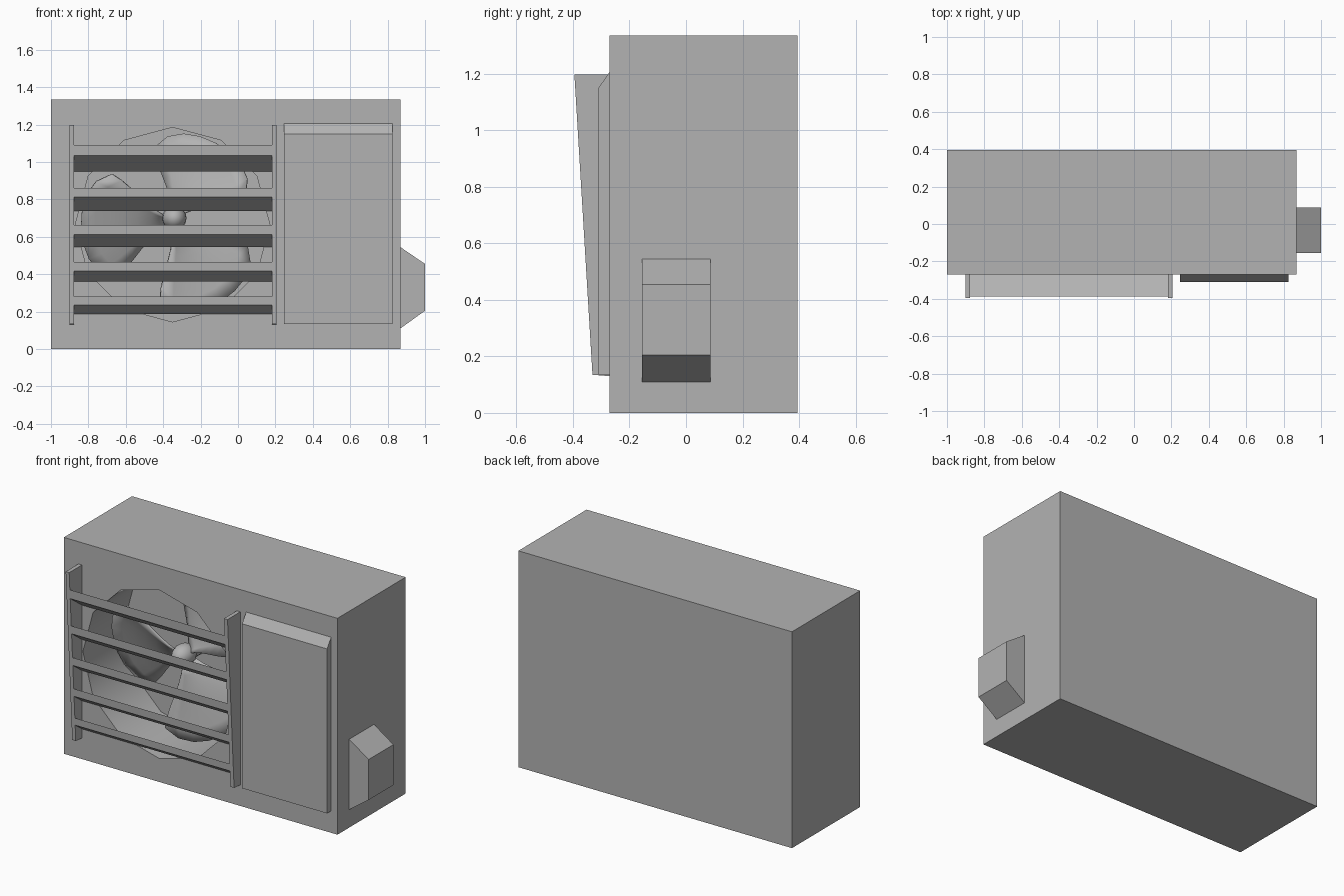
import bpy, bmesh, math

if "Cube" in bpy.data.objects:
    bpy.data.objects.remove(bpy.data.objects["Cube"])

FRONT = -0.27               # y of the casing front
CX, CZ = -0.35, 0.665       # fan opening centre
HUB_Z = 0.69


def mesh_object(name, verts, faces):
    me = bpy.data.meshes.new(name)
    me.from_pydata(verts, [], faces)
    bm = bmesh.new()
    bm.from_mesh(me)
    bmesh.ops.recalc_face_normals(bm, faces=bm.faces)
    bm.to_mesh(me)
    bm.free()
    ob = bpy.data.objects.new(name, me)
    bpy.context.collection.objects.link(ob)
    return ob


def loft(name, a, b):
    """Closed solid between two matching outlines."""
    n = len(a)
    faces = [tuple(range(n)), tuple(range(n, 2 * n))]
    faces += [(i, (i + 1) % n, n + (i + 1) % n, n + i) for i in range(n)]
    return mesh_object(name, list(a) + list(b), faces)


def extrude_x(name, profile, x0, x1):
    """Extrude a (y, z) profile along x."""
    return loft(name, [(x0, y, z) for y, z in profile],
                [(x1, y, z) for y, z in profile])


def activate(ob):
    bpy.ops.object.select_all(action='DESELECT')
    ob.select_set(True)
    bpy.context.view_layer.objects.active = ob


def smooth(ob, angle):
    activate(ob)
    bpy.ops.object.shade_smooth_by_angle(angle=math.radians(angle))


# Casing with a round low-poly recess for the fan
casing = extrude_x("casing", [(FRONT, 0), (0.395, 0), (0.395, 1.335), (FRONT, 1.335)], -1, 0.868)


def ring(y, r, n=12):
    return [(CX + r * math.cos(2 * math.pi * i / n), y,
             CZ + r * math.sin(2 * math.pi * i / n)) for i in range(n)]


cutter = loft("recess_cutter", ring(FRONT - 0.1, 0.52), ring(0.12, 0.52))
cutter.hide_render = True
mod = casing.modifiers.new("recess", 'BOOLEAN')
mod.operation = 'DIFFERENCE'
mod.solver = 'EXACT'
mod.object = cutter
activate(casing)
bpy.ops.object.modifier_apply(modifier=mod.name)
bpy.data.objects.remove(cutter)
smooth(casing, 40)

# Fan blades: three wide, pitched, rounded petals
NR, NW = 6, 8
for k in range(3):
    mid = math.radians(62 + 120 * k)
    verts = []
    for i in range(NR + 1):
        t = i / NR
        for j in range(NW + 1):
            w = 2 * j / NW - 1
            r = 0.04 + 0.45 * t * (1 - 0.16 * w ** 4)
            a = mid + w * math.radians(28 + 14 * math.sin(t * math.pi * 0.6))
            y = -0.01 + w * (0.03 + 0.075 * t)
            verts.append((CX + r * math.cos(a), y, HUB_Z + r * math.sin(a) - 0.02 * t))
    row = NW + 1
    faces = [(i * row + j, i * row + j + 1, (i + 1) * row + j + 1, (i + 1) * row + j)
             for i in range(NR) for j in range(NW)]
    blade = mesh_object(f"fan_blade_{k + 1}", verts, faces)
    thick = blade.modifiers.new("thickness", 'SOLIDIFY')
    thick.thickness = 0.012
    thick.offset = 0
    smooth(blade, 40)

# Fan hub and shaft
bpy.ops.mesh.primitive_uv_sphere_add(segments=16, ring_count=8, radius=0.065,
                                     location=(CX + 0.01, -0.04, HUB_Z + 0.01))
hub = bpy.context.object
hub.name = "fan_hub"
hub.scale.y = 1.3
smooth(hub, 40)
bpy.ops.mesh.primitive_cylinder_add(vertices=12, radius=0.045, depth=0.17,
                                    location=(CX, 0.04, HUB_Z), rotation=(math.pi / 2, 0, 0))
shaft = bpy.context.object
shaft.name = "fan_shaft"
smooth(shaft, 40)


# Grille: slanted side rails and downward sloping slats
def grille_y(z):
    return -0.323 - 0.06 * z


for side, x in (("left", -0.90), ("right", 0.181)):
    extrude_x(f"grille_rail_{side}",
              [(FRONT, 0.13), (-0.331, 0.135), (-0.395, 1.198), (FRONT, 1.198)], x, x + 0.024)

for k, (top, low) in enumerate(((1.09, 1.034), (0.862, 0.812), (0.662, 0.612),
                                (0.465, 0.417), (0.28, 0.235))):
    y0, y1 = grille_y(top), grille_y(low)
    drop = 0.73 * (FRONT - y1)
    extrude_x(f"grille_slat_{k + 1}",
              [(y0, top), (y1, low), (FRONT, low - drop), (FRONT, top - drop)], -0.878, 0.183)

# Front service panel with a bevelled top edge
extrude_x("service_panel",
          [(FRONT, 0.135), (-0.31, 0.135), (-0.31, 1.15), (FRONT, 1.207)], 0.245, 0.825)

# Tapered pipe cover on the right side
loft("pipe_cover",
     [(0.868, -0.155, 0.11), (0.868, 0.087, 0.11), (0.868, 0.087, 0.545), (0.868, -0.155, 0.545)],
     [(1.0, -0.155, 0.205), (1.0, 0.087, 0.205), (1.0, 0.087, 0.455), (1.0, -0.155, 0.455)])

# Mid grey paint on every part
paint = bpy.data.materials.new("grey_paint")
paint.diffuse_color = (0.45, 0.45, 0.45, 1)
paint.use_nodes = True
paint.node_tree.nodes["Principled BSDF"].inputs["Base Color"].default_value = paint.diffuse_color
for ob in bpy.context.collection.objects:
    ob.data.materials.append(paint)
